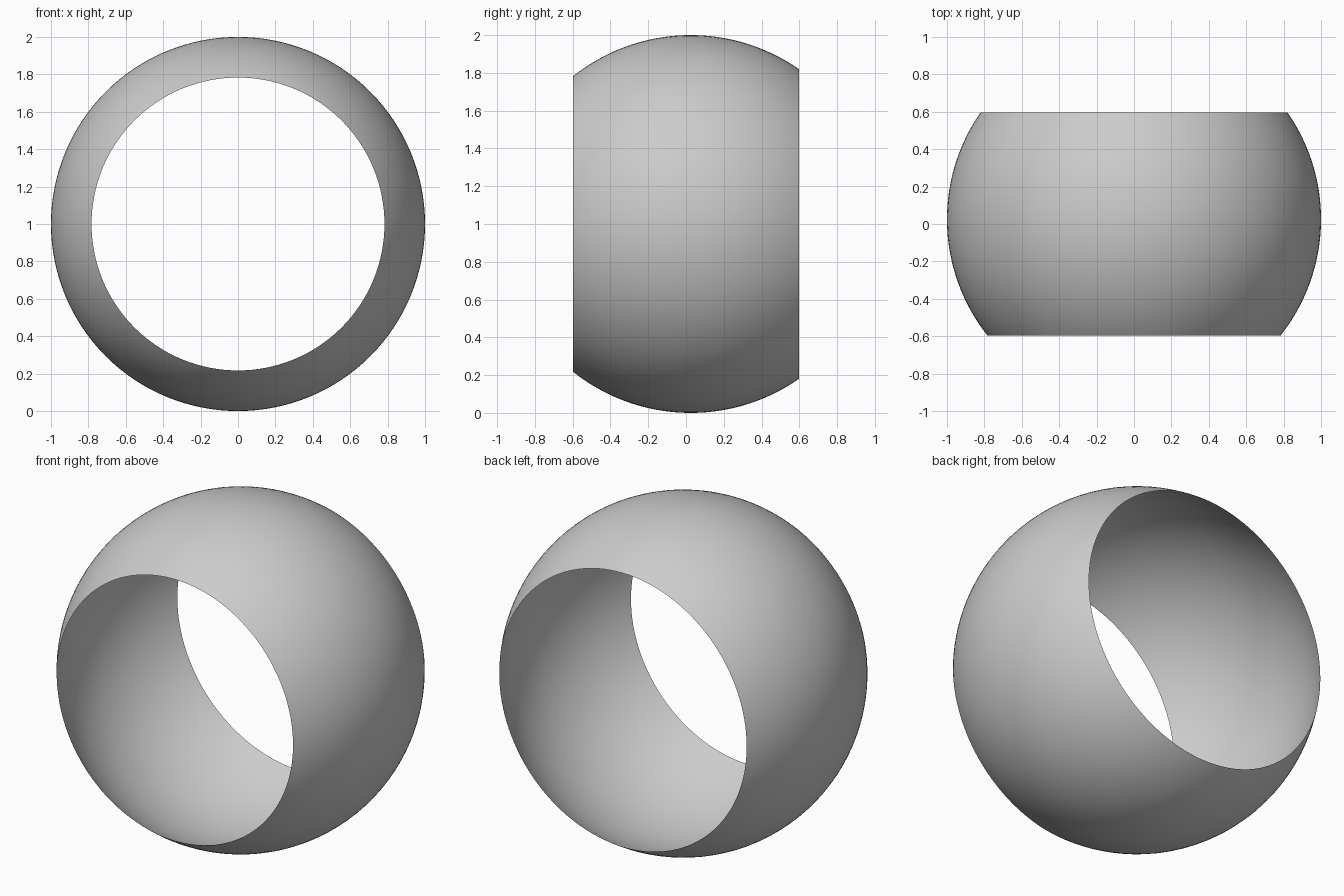
import bpy, bmesh
from math import asin, sin, cos, tau
from mathutils import Matrix

if "Cube" in bpy.data.objects:
    bpy.data.objects.remove(bpy.data.objects["Cube"])

RADIUS, CENTRE_Y, HALF_DEPTH = 1.0, 0.025, 0.597
SEGMENTS, RINGS = 128, 40

# Open spherical band: an arc profile swept around the y axis
bm = bmesh.new()
a0 = asin((-HALF_DEPTH - CENTRE_Y) / RADIUS)
a1 = asin((HALF_DEPTH - CENTRE_Y) / RADIUS)
rings = []
for i in range(RINGS + 1):
    a = a0 + (a1 - a0) * i / RINGS
    r, y = RADIUS * cos(a), CENTRE_Y + RADIUS * sin(a)
    rings.append([bm.verts.new((r * cos(tau * k / SEGMENTS), y, r * sin(tau * k / SEGMENTS)))
                  for k in range(SEGMENTS)])
for lower, upper in zip(rings, rings[1:]):
    for k in range(SEGMENTS):
        n = (k + 1) % SEGMENTS
        bm.faces.new((lower[k], lower[n], upper[n], upper[k])).smooth = True

# Point the normals away from the sphere centre
for f in bm.faces:
    f.normal_update()
    c = f.calc_center_median()
    c.y -= CENTRE_Y
    if f.normal.dot(c) < 0:
        f.normal_flip()

# Stand the band on the ground
bm.transform(Matrix.Translation((0, 0, RADIUS)))
mesh = bpy.data.meshes.new("spherical_band")
bm.to_mesh(mesh)
bm.free()
band = bpy.data.objects.new("spherical_band", mesh)
bpy.context.collection.objects.link(band)
